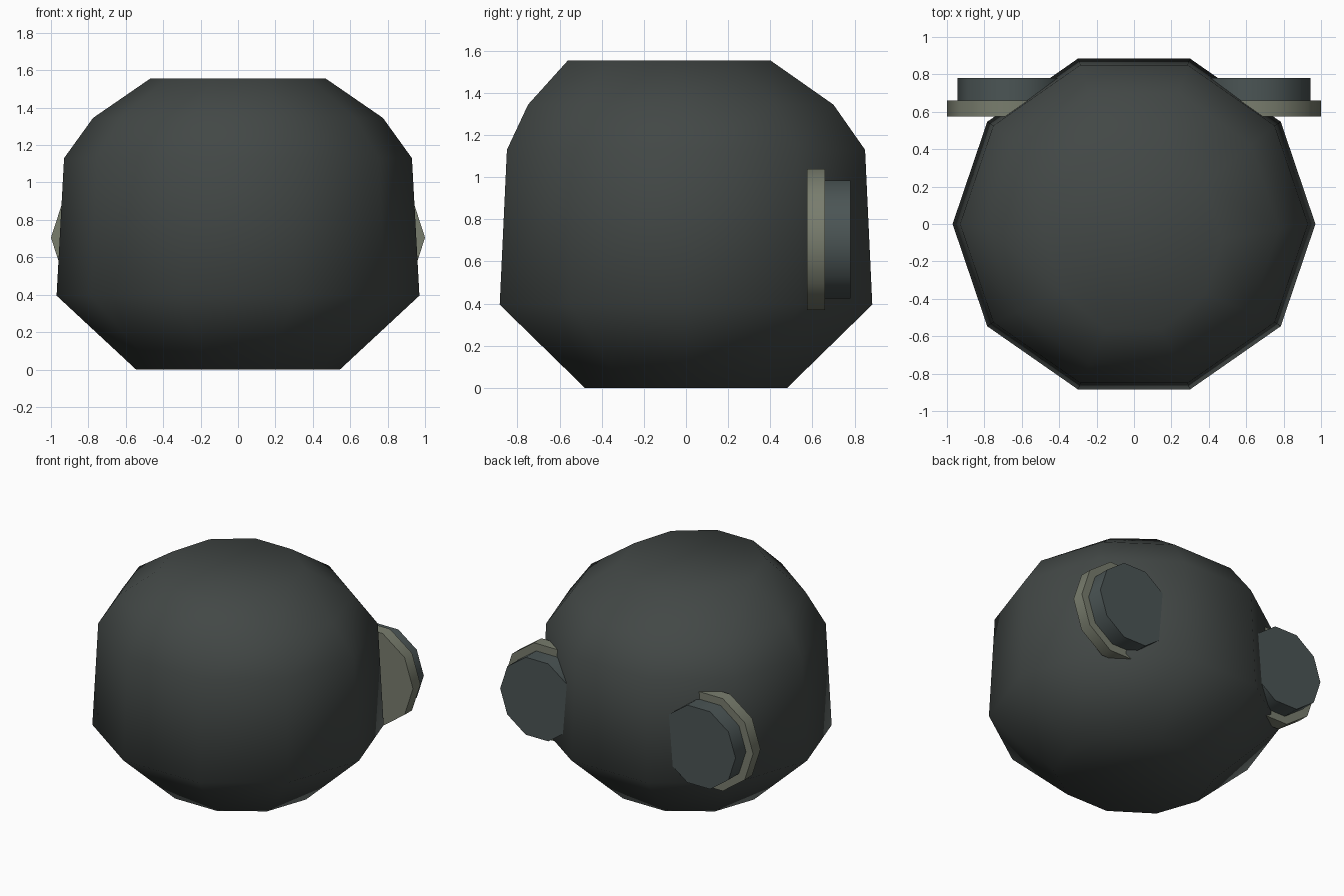
import bpy, bmesh, math

if "Cube" in bpy.data.objects:
    bpy.data.objects.remove(bpy.data.objects["Cube"])

SIDES = 10


def material(name, rgb):
    m = bpy.data.materials.new(name)
    m.diffuse_color = (*rgb, 1)
    m.use_nodes = True
    m.node_tree.nodes["Principled BSDF"].inputs["Base Color"].default_value = m.diffuse_color
    return m


def loft(name, rings, mat, angle):
    """Skin a stack of ten-sided rings, each a function of the ring angle, and cap both ends."""
    bm = bmesh.new()
    loops = [[bm.verts.new(ring(2 * math.pi * i / SIDES)) for i in range(SIDES)]
             for ring in rings]
    for a, b in zip(loops, loops[1:]):
        for i in range(SIDES):
            j = (i + 1) % SIDES
            bm.faces.new((a[i], a[j], b[j], b[i]))
    bm.faces.new(loops[0])
    bm.faces.new(loops[-1])
    bmesh.ops.recalc_face_normals(bm, faces=bm.faces[:])
    mesh = bpy.data.meshes.new(name)
    bm.to_mesh(mesh)
    bm.free()
    mesh.materials.append(mat)
    ob = bpy.data.objects.new(name, mesh)
    bpy.context.collection.objects.link(ob)
    bpy.ops.object.select_all(action='DESELECT')
    ob.select_set(True)
    bpy.context.view_layer.objects.active = ob
    bpy.ops.object.shade_smooth_by_angle(angle=math.radians(angle))
    return ob


def flat_ring(rx, ry, cy, z):
    return lambda t: (rx * math.cos(t), cy + ry * math.sin(t), z)


def upright_ring(cx, cz, r, y):
    return lambda t: (cx + r * math.cos(t), y, cz + r * math.sin(t))


shell = material("dark_shell", (0.055, 0.064, 0.061))
tan = material("tan_rim", (0.19, 0.205, 0.155))
steel = material("dark_steel", (0.07, 0.09, 0.09))

# Rounded body: x radius, y radius, y centre, height
profile = [(0.545, 0.505, 0, 0), (0.97, 0.93, 0, 0.395), (0.93, 0.894, 0, 1.13),
           (0.775, 0.762, -0.025, 1.345), (0.47, 0.505, -0.08, 1.555)]
loft("body", [flat_ring(*p) for p in profile], shell, 80)

# Pair of round rear ports, each a wide rim with a narrower plug
for side, sx in (("left", -1), ("right", 1)):
    x, z = sx * 0.648, 0.705
    loft(side + "_port_rim", [upright_ring(x, z, 0.352, y) for y in (0.575, 0.66)], tan, 40)
    loft(side + "_port_plug", [upright_ring(x, z, 0.295, y) for y in (0.64, 0.78)], steel, 40)
